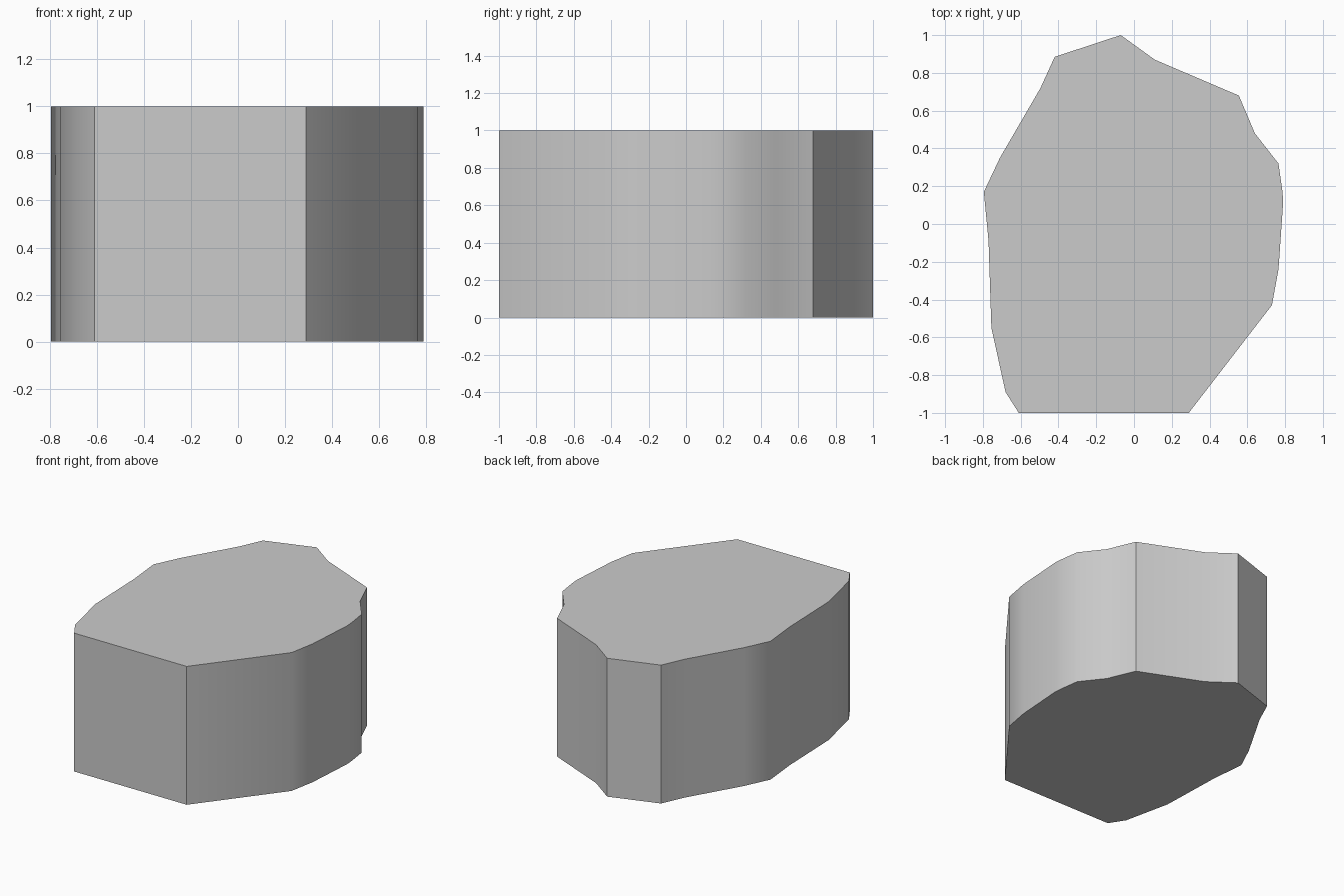
import bpy
import bmesh
import math

cube = bpy.data.objects.get("Cube")
if cube:
    bpy.data.objects.remove(cube, do_unlink=True)

# Neutral grey material
grey = bpy.data.materials.new("plain_grey")
grey.use_nodes = True
colour = (0.6, 0.6, 0.6, 1.0)
grey.diffuse_color = colour
grey.node_tree.nodes["Principled BSDF"].inputs["Base Color"].default_value = colour

# Irregular outline, counter-clockwise from the front left corner
OUTLINE = [
    (-0.61, -1.0), (0.29, -1.0), (0.73, -0.43), (0.765, -0.24),
    (0.79, 0.12), (0.785, 0.18), (0.765, 0.32), (0.64, 0.48),
    (0.555, 0.68), (0.11, 0.87), (-0.07, 1.0), (-0.42, 0.885),
    (-0.495, 0.72), (-0.71, 0.35), (-0.795, 0.17), (-0.77, -0.09),
    (-0.755, -0.55), (-0.68, -0.89),
]
HEIGHT = 1.0

# Block: the outline extruded straight up
bm = bmesh.new()
base = bm.faces.new([bm.verts.new((x, y, 0)) for x, y in OUTLINE])
walls = bmesh.ops.extrude_face_region(bm, geom=[base], use_keep_orig=True)
top = [v for v in walls["geom"] if isinstance(v, bmesh.types.BMVert)]
bmesh.ops.translate(bm, verts=top, vec=(0, 0, HEIGHT))
bmesh.ops.recalc_face_normals(bm, faces=bm.faces)

mesh = bpy.data.meshes.new("block")
bm.to_mesh(mesh)
bm.free()
mesh.materials.append(grey)
block = bpy.data.objects.new("block", mesh)
bpy.context.collection.objects.link(block)

# Soft walls with crisp rims and corners
bpy.ops.object.select_all(action="DESELECT")
block.select_set(True)
bpy.context.view_layer.objects.active = block
bpy.ops.object.shade_smooth_by_angle(angle=math.radians(36))
